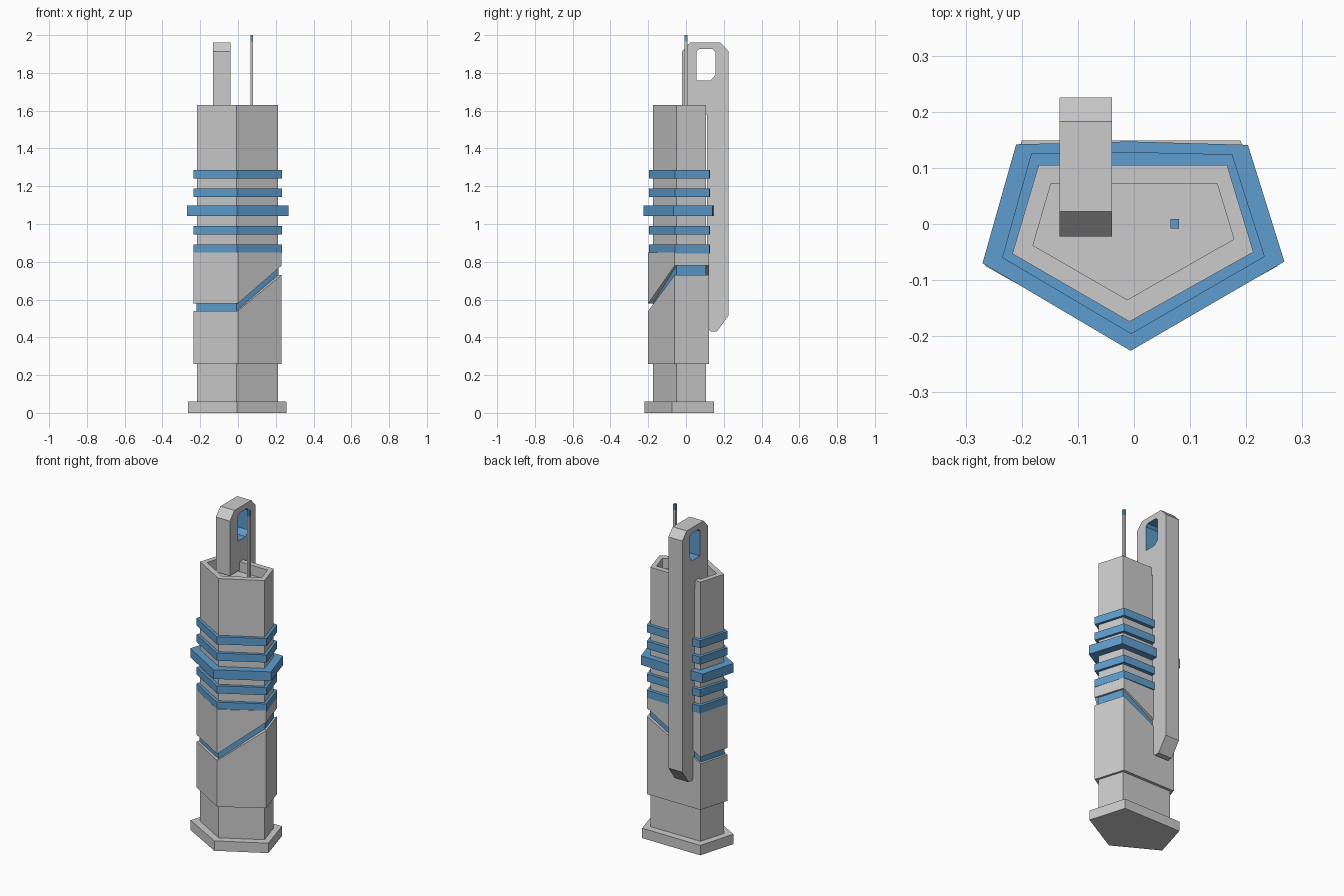
import bpy, bmesh

if "Cube" in bpy.data.objects:
    bpy.data.objects.remove(bpy.data.objects["Cube"])

blue = bpy.data.materials.new("blue")
blue.diffuse_color = (0.11, 0.34, 0.62, 1)
blue.use_nodes = True
blue.node_tree.nodes["Principled BSDF"].inputs["Base Color"].default_value = blue.diffuse_color

# Pentagon plans: left, front, right, back right, back left
BODY = [(-.217, -.053), (-.008, -.174), (.213, -.05), (.166, .105), (-.17, .105)]
WELL = [(-.18, -.038), (-.012, -.135), (.178, -.027), (.148, .072), (-.148, .072)]
SLEEVE = [(-.235, -.06), (0, -.2), (.231, -.06), (.175, .122), (-.183, .122)]
BASE = [(-.265, -.075), (-.005, -.22), (.256, -.075), (.19, .149), (-.2, .149)]
RING = [(-.235, -.06), (-.005, -.196), (.233, -.058), (.175, .124), (0, .128), (-.183, .126)]
BIG_RING = [(-.27, -.07), (-.006, -.226), (.268, -.067), (.203, .141), (-.008, .147), (-.21, .142)]


def finish(name, bm, mats=()):
    bmesh.ops.recalc_face_normals(bm, faces=bm.faces)
    me = bpy.data.meshes.new(name)
    bm.to_mesh(me)
    bm.free()
    for m in mats:
        me.materials.append(m)
    ob = bpy.data.objects.new(name, me)
    bpy.context.collection.objects.link(ob)
    return ob


def loft(name, sections, mats=()):
    """Skin (plan, height) sections; height is a number or one per corner."""
    bm = bmesh.new()
    rows = []
    for plan, z in sections:
        zs = z if isinstance(z, (list, tuple)) else [z] * len(plan)
        rows.append([bm.verts.new((x, y, h)) for (x, y), h in zip(plan, zs)])
    n = len(rows[0])
    for a, b in zip(rows, rows[1:]):
        for i in range(n):
            j = (i + 1) % n
            bm.faces.new((a[i], a[j], b[j], b[i]))
    bm.faces.new(rows[0])
    bm.faces.new(rows[-1])
    return finish(name, bm, mats)


def rect(x0, x1, y0, y1):
    return [(x0, y0), (x1, y0), (x1, y1), (x0, y1)]


# Base plate and hollow-topped body
loft("base_plate", [(BASE, 0), (BASE, .06)])
loft("body", [(BODY, .03), (BODY, 1.63), (WELL, 1.63), (WELL, 1.57)])

# Blue core showing through the slanted gap between the sleeves
CORE = [(x * 1.01, y * 1.01) for x, y in BODY]
loft("gap_core", [(CORE, .5), (CORE, .82)], [blue])

# Sleeves with matching stepped edges
low = [.54, .54, .73, .73, .54]
high = [.58, .58, .78, .78, .58]
loft("lower_sleeve", [(BODY, .26), (SLEEVE, .26), (SLEEVE, low), (BODY, low)])
loft("upper_sleeve", [(BODY, high), (SLEEVE, high), (SLEEVE, .85), (BODY, .85)])

# Grip rings
for i in range(5):
    z = .845 + i * .099
    plan = BIG_RING if i == 2 else RING
    top = z + (.055 if i == 2 else .046)
    loft(f"grip_ring_{i + 1}", [(plan, z), (plan, top)], [blue])

# Antenna
rod = rect(.065, .08, -.008, .009)
loft("antenna", [(rod, 1.55), (rod, 1.965)])
loft("antenna_tip", [(rod, 1.965), (rod, 2.0)], [blue])

# Belt clip: side profile with a blue-lined eyelet
outline = [(-.022, 1.58), (-.022, 1.912), (.022, 1.96), (.183, 1.96), (.225, 1.915),
           (.225, .515), (.163, .43), (.13, .43), (.11, .46), (.11, 1.58)]
eyelet = [(.055, 1.76), (.055, 1.91), (.07, 1.926), (.142, 1.926), (.156, 1.91),
          (.156, 1.79), (.13, 1.76)]
bm = bmesh.new()
sides = []
for x in (-.133, -.039):
    loops = [[bm.verts.new((x, y, z)) for y, z in prof] for prof in (outline, eyelet)]
    edges = [bm.edges.new((l[i - 1], l[i])) for l in loops for i in range(len(l))]
    bmesh.ops.triangle_fill(bm, edges=edges, use_beauty=True, use_dissolve=False)
    sides.append(loops)
for k in (0, 1):
    a, b = sides[0][k], sides[1][k]
    for i in range(len(a)):
        f = bm.faces.new((a[i - 1], a[i], b[i], b[i - 1]))
        f.material_index = k
grey = bpy.data.materials.new("grey")
grey.diffuse_color = (.8, .8, .8, 1)
grey.use_nodes = True
grey.node_tree.nodes["Principled BSDF"].inputs["Base Color"].default_value = grey.diffuse_color
finish("belt_clip", bm, [grey, blue])
